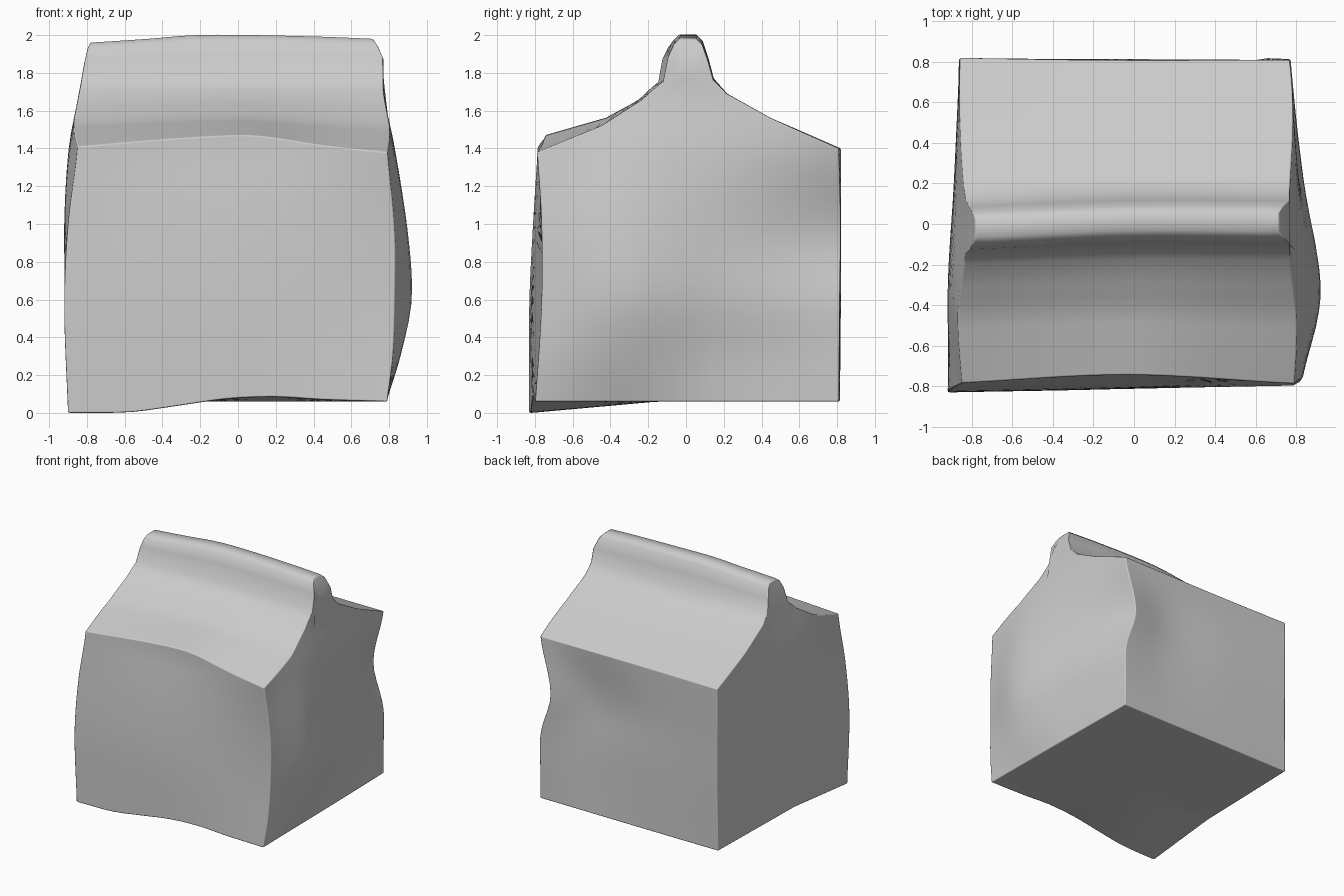
import bpy, bmesh

if "Cube" in bpy.data.objects:
    bpy.data.objects.remove(bpy.data.objects["Cube"])


def curve(x, pts):
    """Smooth (Hermite) interpolation through (x, value) points, clamped at the ends."""
    if x <= pts[0][0]:
        return pts[0][1]
    if x >= pts[-1][0]:
        return pts[-1][1]
    slope = lambda a, b: (b[1] - a[1]) / (b[0] - a[0])
    i = next(k for k in range(len(pts) - 1) if x <= pts[k + 1][0])
    a, b = pts[i], pts[i + 1]
    m0 = slope(pts[max(i - 1, 0)], b)
    m1 = slope(a, pts[min(i + 2, len(pts) - 1)])
    d = b[0] - a[0]
    t = (x - a[0]) / d
    return ((2*t**3 - 3*t*t + 1) * a[1] + (t**3 - 2*t*t + t) * d * m0
            + (3*t*t - 2*t**3) * b[1] + (t**3 - t*t) * d * m1)


def patch(x, y, xs, rows):
    """Smooth surface: rows of (y, values at xs)."""
    return curve(y, [(ry, curve(x, list(zip(xs, vals)))) for ry, vals in rows])


def clamp(v):
    return max(0.0, min(1.0, v))


# Gable roof and fin outline (y, z)
ROOF = [(-.80, 1.40), (-.45, 1.53), (-.24, 1.66), (-.13, 1.76), (-.105, 1.90),
        (-.075, 1.97), (-.045, 2.0), (.045, 2.0), (.075, 1.97), (.105, 1.88),
        (.135, 1.77), (.21, 1.69), (.45, 1.56), (.81, 1.40)]

# Side walls: x across y, at several heights
YS = (-.8, -.35, .2, .81)
RIGHT = [(.06, (.79, .785, .78, .77)), (.3, (.82, .86, .80, .77)),
         (.6, (.83, .92, .84, .765)), (.95, (.83, .90, .82, .67)),
         (1.4, (.79, .83, .81, .77)), (1.7, (.77, .77, .77, .77)),
         (1.9, (.765, .765, .765, .765)), (1.99, (.71, .71, .71, .71))]
LEFT = [(0, (-.9, -.89, -.88, -.865)), (.57, (-.92, -.91, -.88, -.86)),
        (1.0, (-.90, -.92, -.89, -.86)), (1.4, (-.85, -.895, -.88, -.86)),
        (1.7, (-.84, -.84, -.84, -.84)), (1.92, (-.80, -.80, -.80, -.80)),
        (1.97, (-.78, -.78, -.78, -.78))]

# Front and back walls: y across the width (u = -1..1), at several heights
US = (-1, 0, 1)
FRONT = [(.03, (-.83, -.815, -.80)), (.57, (-.83, -.81, -.765)),
         (1.0, (-.81, -.785, -.765)), (1.4, (-.785, -.745, -.79))]
UB = (-1, -.2, .5, 1)
BACK = [(.06, (.815, .815, .812, .81)), (.6, (.82, .81, .79, .815)),
        (1.0, (.82, .80, .77, .82)), (1.4, (.82, .81, .81, .81))]

# Edge lines along the width
EAVE = [(-1, 1.41), (-.5, 1.445), (0, 1.47), (.2, 1.465), (.6, 1.415), (1, 1.38)]
BASE = [(-1, 0), (-.62, .003), (-.33, .035), (0, .075), (.3, .085), (.6, .07), (1, .06)]
FIN = [(-1, -.04), (-.6, -.02), (-.25, 0), (.15, 0), (.7, -.01), (1, -.02)]
FIN_Y = [(-1, -.02), (0, .012), (1, .01)]


def point(u, s, roof_z, t):
    front = clamp((-.15 - s) / .65)
    back = clamp((s - .2) / .61)
    fin = clamp((roof_z - 1.7) / .3)
    low = .06 + (curve(u, BASE) - .06) * front
    high = roof_z + (curve(u, EAVE) - 1.4) * front + curve(u, FIN) * fin
    z = low + t * (high - low)
    y = s + (patch(u, z, US, FRONT) + .8) * front + (patch(u, z, UB, BACK) - .81) * back
    y += curve(u, FIN_Y) * clamp((z - 1.5) / .3) * (1 - front) * (1 - back)
    xl, xr = patch(s, z, YS, LEFT), patch(s, z, YS, RIGHT)
    return xl + (xr - xl) * (u + 1) / 2, y, z


# Sample positions: wide roof spans get extra columns
cols = []
for (y0, z0), (y1, z1) in zip(ROOF, ROOF[1:]):
    n = max(1, round((y1 - y0) / .07))
    cols += [(y0 + (y1 - y0) * k / n, z0 + (z1 - z0) * k / n) for k in range(n)]
cols.append(ROOF[-1])
NU, NS, NT = 20, len(cols) - 1, 18

# Carton: deformed closed box built from a surface grid
bm = bmesh.new()
verts = {}


def vert(i, j, k):
    if (i, j, k) not in verts:
        verts[i, j, k] = bm.verts.new(point(2 * i / NU - 1, *cols[j], k / NT))
    return verts[i, j, k]


def side(na, nb, index):
    for a in range(na):
        for b in range(nb):
            bm.faces.new([vert(*index(a + p, b + q)) for p, q in ((0, 0), (1, 0), (1, 1), (0, 1))])


for end in (0, 1):
    side(NU, NS, lambda a, b: (a, b, end * NT))    # base and roof
    side(NU, NT, lambda a, b: (a, end * NS, b))    # front and back
    side(NS, NT, lambda a, b: (end * NU, a, b))    # left and right
bmesh.ops.recalc_face_normals(bm, faces=bm.faces)
mesh = bpy.data.meshes.new("carton")
bm.to_mesh(mesh)
bm.free()
carton = bpy.data.objects.new("carton", mesh)
bpy.context.collection.objects.link(carton)
mesh.polygons.foreach_set("use_smooth", [True] * len(mesh.polygons))

# Softened outer edges
bevel = carton.modifiers.new("soft_edges", 'BEVEL')
bevel.width = .008
bevel.segments = 2
bevel.limit_method = 'ANGLE'
bevel.angle_limit = .87
bevel.harden_normals = True
